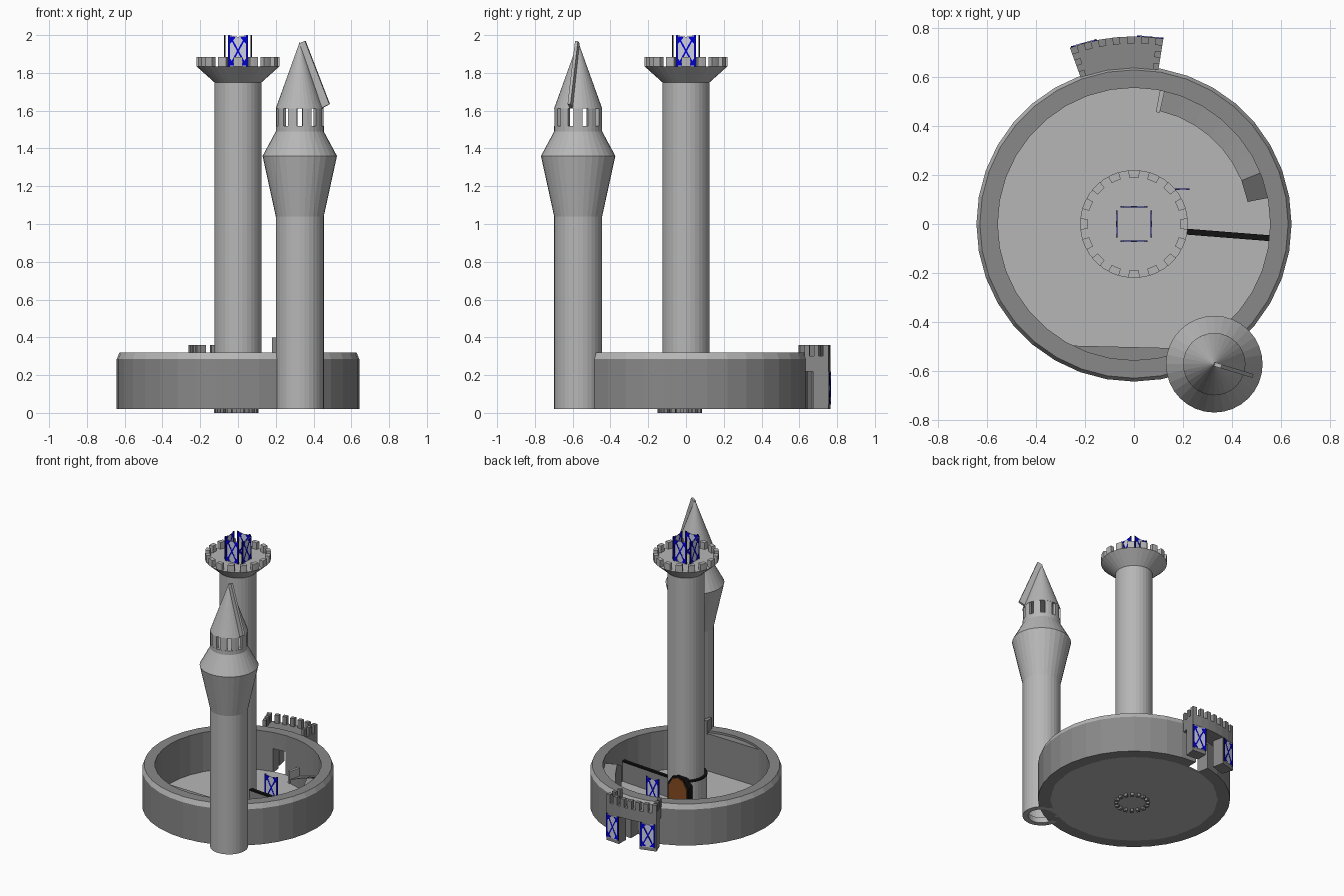
import bpy, bmesh, math
from mathutils import Vector

if "Cube" in bpy.data.objects:
    bpy.data.objects.remove(bpy.data.objects["Cube"])

def material(name, c):
    m = bpy.data.materials.new(name)
    m.diffuse_color = (*c, 1)
    m.use_nodes = True
    m.node_tree.nodes["Principled BSDF"].inputs["Base Color"].default_value = m.diffuse_color
    return m

LIGHT = material("light_stone", (0.47, 0.47, 0.47))
DARK = material("dark_stone", (0.25, 0.25, 0.25))
BLACK = material("black", (0.006, 0.006, 0.006))
BLUE = material("blue", (0.0, 0.0, 0.7))
PALE = material("pale_cloth", (0.62, 0.64, 0.78))
BROWN = material("brown_wood", (0.24, 0.07, 0.015))

def finish(name, bm, *mats):
    bmesh.ops.recalc_face_normals(bm, faces=bm.faces)
    me = bpy.data.meshes.new(name)
    bm.to_mesh(me)
    bm.free()
    for m in mats:
        me.materials.append(m)
    ob = bpy.data.objects.new(name, me)
    bpy.context.collection.objects.link(ob)
    return ob

def polar(r, deg):
    a = math.radians(deg)
    return r * math.cos(a), r * math.sin(a)

def lathe(name, profile, center, n, mat):
    """Revolve (radius, z) points around a vertical axis."""
    bm = bmesh.new()
    rings = []
    for r, z in profile:
        if r == 0:
            rings.append([bm.verts.new((center[0], center[1], z))] * n)
        else:
            pts = [polar(r, 360 * i / n) for i in range(n)]
            rings.append([bm.verts.new((center[0] + x, center[1] + y, z)) for x, y in pts])
    for a, b in zip(rings, rings[1:]):
        for i in range(n):
            j = (i + 1) % n
            bm.faces.new(list(dict.fromkeys((a[i], a[j], b[j], b[i]))))
    return finish(name, bm, mat)

def add_prism(bm, pts, offset, mat_index=0):
    """Extrude a planar polygon along an offset vector."""
    a = [bm.verts.new(p) for p in pts]
    b = [bm.verts.new(Vector(p) + Vector(offset)) for p in pts]
    n = len(a)
    fs = [bm.faces.new(a), bm.faces.new(b[::-1])]
    fs += [bm.faces.new((a[i], a[(i + 1) % n], b[(i + 1) % n], b[i])) for i in range(n)]
    for f in fs:
        f.material_index = mat_index

def prism(name, pts, offset, mat):
    bm = bmesh.new()
    add_prism(bm, pts, offset)
    return finish(name, bm, mat)

def add_arc(bm, r0, r1, a0, a1, z0, z1, z1_end=None, step=10, center=(0, 0), rt=None):
    """Curved block; the top may slope to z1_end, rt is the outer radius at the top."""
    z1_end = z1 if z1_end is None else z1_end
    n = max(1, round((a1 - a0) / step))
    rows = []
    for i in range(n + 1):
        t = i / n
        a = a0 + (a1 - a0) * t
        top = z1 + (z1_end - z1) * t
        sec = [(r0, z0), (r1, z0), (r1, top), (r0, top)]
        if rt:
            sec[2:3] = [(r1, top - 0.035), (rt, top)]
        rows.append([bm.verts.new((center[0] + polar(r, a)[0], center[1] + polar(r, a)[1], z))
                     for r, z in sec])
    k = len(rows[0])
    for p, q in zip(rows, rows[1:]):
        for i in range(k):
            j = (i + 1) % k
            bm.faces.new((p[i], p[j], q[j], q[i]))
    bm.faces.new(rows[0])
    bm.faces.new(rows[-1][::-1])

def arc(name, mat, *args, **kw):
    bm = bmesh.new()
    add_arc(bm, *args, **kw)
    return finish(name, bm, mat)

def box(name, x0, x1, y0, y1, z0, z1, mat):
    return prism(name, [(x0, y0, z0), (x1, y0, z0), (x1, y1, z0), (x0, y1, z0)],
                 (0, 0, z1 - z0), mat)

def banner(name, x, y, deg, z0, h=0.18, w=0.1):
    """Pale cloth with blue cross, corners and edges, black poles; faces direction deg."""
    bm = bmesh.new()
    nrm = Vector((*polar(1, deg), 0))
    side = Vector((-nrm.y, nrm.x, 0))
    base = Vector((x, y, z0))
    def piece(uv, thick, idx):
        pts = [base + side * (u * w / 2) + Vector((0, 0, v * h)) - nrm * thick / 2 for u, v in uv]
        add_prism(bm, pts, nrm * thick, idx)
    piece([(-1, 0), (1, 0), (1, 1), (0, 0.94), (-1, 1)], 0.002, 0)
    piece([(-0.8, 0.1), (-0.6, 0.1), (0.8, 0.88), (0.6, 0.88)], 0.004, 1)
    piece([(0.8, 0.1), (0.6, 0.1), (-0.8, 0.88), (-0.6, 0.88)], 0.005, 1)
    for s in (-1, 1):
        piece([(s, 0), (s * 0.84, 0), (s * 0.84, 1), (s, 1)], 0.0045, 1)
        piece([(s * 0.9, 0.03), (s * 0.25, 0.03), (s * 0.9, 0.26)], 0.0055, 1)
        piece([(s * 0.9, 0.96), (s * 0.25, 0.93), (s * 0.9, 0.7)], 0.0055, 1)
        piece([(s * 1.0, 0), (s * 1.08, 0), (s * 1.08, 1), (s * 1.0, 1)], 0.006, 2)
    finish(name, bm, PALE, BLUE, BLACK)

# Courtyard floor and round curtain wall with a gate opening
lathe("courtyard_floor", [(0, 0.03), (0.56, 0.03), (0.56, 0.02), (0, 0.02)], (0, 0), 36, LIGHT)
wall = arc("curtain_wall", DARK, 0.555, 0.642, 100, 450, 0.02, 0.32, rt=0.628)
lintel = arc("gate_lintel", DARK, 0.555, 0.642, 90, 100, 0.2, 0.32, rt=0.628)
for ob in (wall, lintel):                    # pale chamfered rim
    ob.data.materials.append(LIGHT)
    for f in ob.data.polygons:
        if 0.05 < f.normal.z < 0.9:
            f.material_index = 1

# Straight rampart at the front, curved ramp, end stub, small rampart doorway
prism("front_rampart", [(-0.27, -0.495, 0.03), (0.22, -0.507, 0.03), (0.22, -0.58, 0.03),
                        (-0.22, -0.575, 0.03)], (0, 0, 0.275), DARK)
arc("wall_ramp", DARK, 0.472, 0.56, 22, 77, 0.03, 0.27, z1_end=0.06)
arc("ramp_landing", DARK, 0.472, 0.56, 11, 22, 0.03, 0.22, z1_end=0.27)
arc("ramp_end_stub", LIGHT, 0.465, 0.56, 77, 79, 0.03, 0.12)
box("rampart_doorway", 0.18, 0.23, -0.56, -0.5, 0.3, 0.4, DARK)

# Partition wall with black cap
part = [(0.11, -0.035), (0.555, -0.07), (0.555, -0.046), (0.11, -0.011)]
prism("partition_wall", [(x, y, 0.03) for x, y in part], (0, 0, 0.14), DARK)
prism("partition_cap", [(x, y, 0.17) for x, y in part], (0, 0, 0.012), BLACK)

# Gatehouse: pillars, deck, merlons
for i, (a, b) in enumerate(((81, 89), (101, 110))):
    arc(f"gate_pillar_{i}", DARK, 0.68, 0.764, a, b, 0.02, 0.22)
arc("gate_deck", DARK, 0.6, 0.764, 81, 110, 0.22, 0.3, step=5)
bm = bmesh.new()
for i in range(7):
    a = 81 + i * 4.45
    add_arc(bm, 0.735, 0.764, a, a + 2.3, 0.3, 0.36)
for a in (81, 107.9):
    for r in (0.635, 0.685):
        add_arc(bm, r, r + 0.026, a, a + 2.1, 0.3, 0.36)
finish("gate_merlons", bm, DARK)
for i, a in enumerate((85, 105.5)):
    banner(f"gate_banner_{i}", *polar(0.764, a), a, 0.045, 0.175)
banner("courtyard_banner", 0.172, 0.142, 90, 0.05)

# Central keep: shaft, flared platform, merlons, banners
lathe("keep_tower", [(0.125, 0.02), (0.125, 1.75), (0.22, 1.835), (0, 1.835)], (0, 0), 32, LIGHT)
bm = bmesh.new()
for i in range(16):
    add_arc(bm, 0.19, 0.22, i * 22.5 - 6, i * 22.5 + 6, 1.835, 1.885, step=6)
finish("keep_merlons", bm, LIGHT)
for i in range(4):
    banner(f"keep_banner_{i}", *polar(0.07, i * 90), i * 90, 1.835, 0.165)

# Keep base: curved shell, black rim, arched wooden door, underside teeth
arc("keep_base_shell", LIGHT, 0.12, 0.14, 120, 270, 0.03, 0.25)
arc("keep_base_rim", BLACK, 0.12, 0.143, 120, 270, 0.25, 0.262)
def arch(w, h, y):
    return [(-0.03 - w, y, 0.03), (-0.03 + w, y, 0.03), (-0.03 + w, y, h - 0.07),
            (-0.03 + w * 0.55, y, h - 0.015), (-0.03, y, h),
            (-0.03 - w * 0.55, y, h - 0.015), (-0.03 - w, y, h - 0.07)]
prism("door_frame", arch(0.085, 0.295, 0.09), (0, 0.045, 0), BLACK)
prism("keep_door", arch(0.073, 0.28, 0.135), (0, 0.006, 0), BROWN)
bm = bmesh.new()
for i in range(16):
    add_arc(bm, 0.095, 0.118, i * 22.5, i * 22.5 + 11, 0.0, 0.021, center=(-0.01, -0.033))
finish("underside_teeth", bm, DARK)

# Tall side tower with open lantern and conical roof
C = (0.327, -0.571)
lathe("side_tower", [(0.09, 0.06), (0.09, 0.02), (0.127, 0.02), (0.127, 1.04), (0.197, 1.36),
                     (0.127, 1.49), (0.127, 1.52), (0, 1.52)], C, 32, LIGHT)
bm = bmesh.new()
for i in range(10):
    add_arc(bm, 0.105, 0.126, i * 36 - 11, i * 36 + 11, 1.52, 1.615, step=11, center=C)
finish("lantern_columns", bm, LIGHT)
lathe("cone_roof", [(0, 1.612), (0.127, 1.612), (0.0, 1.965)], C, 32, LIGHT)
ux, uy = polar(1, -17)
fin = [(-0.002, 1.955), (0.03, 1.97), (0.165, 1.635), (0.12, 1.612)]
prism("roof_fin", [(C[0] + ux * d - uy * -0.008, C[1] + uy * d - ux * 0.008, z) for d, z in fin],
      (-uy * 0.016, ux * 0.016, 0), LIGHT)
